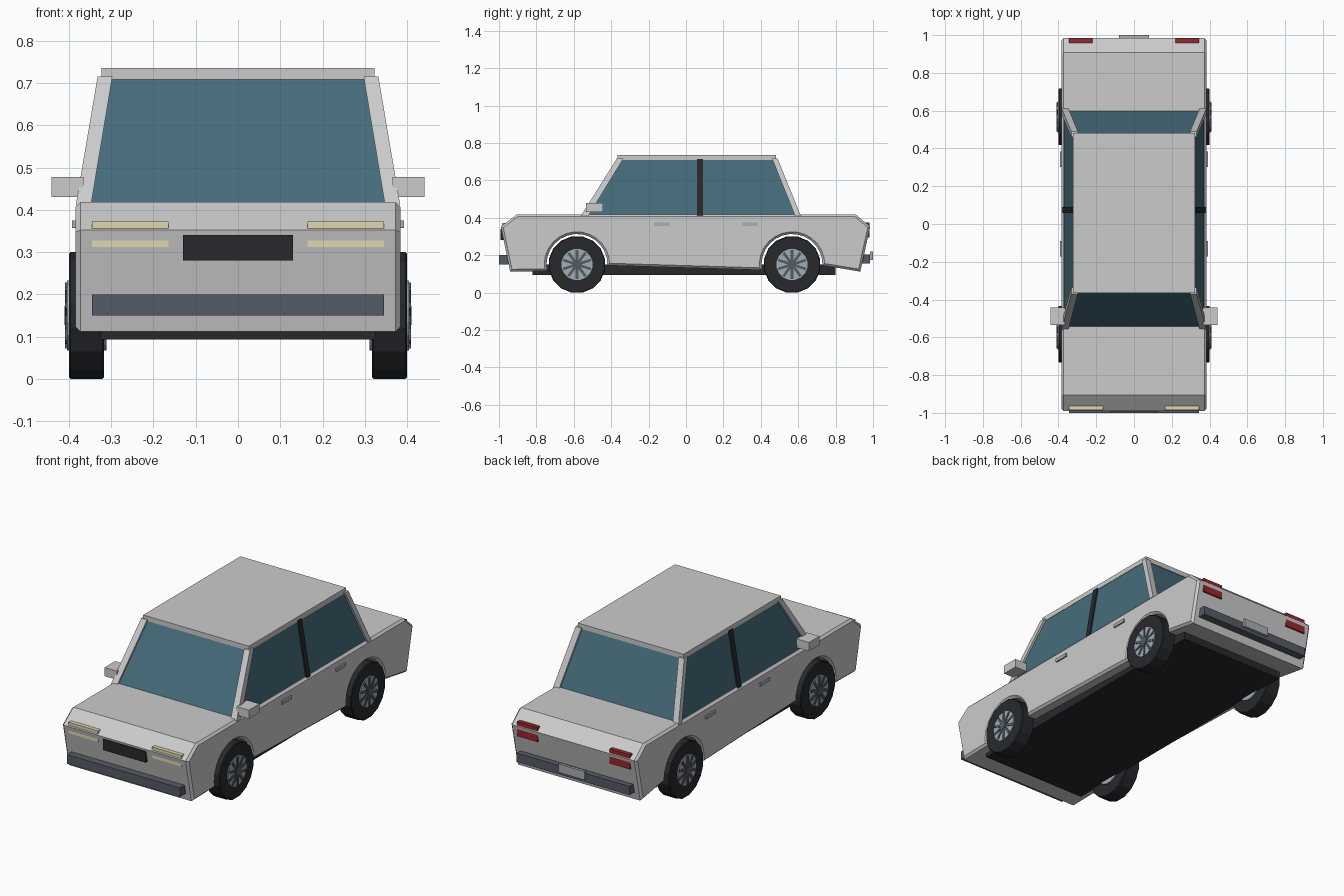
import bpy, bmesh, math
from mathutils import Matrix

if "Cube" in bpy.data.objects:
    bpy.data.objects.remove(bpy.data.objects["Cube"])


def material(name, rgb):
    m = bpy.data.materials.new(name)
    m.diffuse_color = (*rgb, 1)
    m.use_nodes = True
    m.node_tree.nodes["Principled BSDF"].inputs["Base Color"].default_value = m.diffuse_color
    return m


GLASS = material("glass", (0.06, 0.15, 0.2))
BLACK = material("black", (0.02, 0.022, 0.026))
DARK = material("dark_trim", (0.09, 0.105, 0.13))
METAL = material("wheel_metal", (0.36, 0.42, 0.47))
CREAM = material("headlight", (0.75, 0.68, 0.42))
RED = material("tail_light", (0.32, 0.02, 0.025))
SILVER = material("handle_silver", (0.4, 0.42, 0.45))


def finish(name, bm, mat=None):
    bmesh.ops.recalc_face_normals(bm, faces=bm.faces)
    me = bpy.data.meshes.new(name)
    bm.to_mesh(me)
    bm.free()
    ob = bpy.data.objects.new(name, me)
    bpy.context.collection.objects.link(ob)
    if mat:
        me.materials.append(mat)
    return ob


def loft(name, low, high, mat=None, s=1):
    """Tapered block; low/high = (x0, x1, y0, y1, z), s=-1 mirrors in x."""
    bm = bmesh.new()
    rings = []
    for x0, x1, y0, y1, z in (low, high):
        rings.append([bm.verts.new((s * x, y, z)) for x, y in
                      ((x0, y0), (x1, y0), (x1, y1), (x0, y1))])
    a, b = rings
    bm.faces.new(a)
    bm.faces.new(b)
    for i in range(4):
        j = (i + 1) % 4
        bm.faces.new((a[i], a[j], b[j], b[i]))
    return finish(name, bm, mat)


def box(name, x0, x1, y0, y1, z0, z1, mat=None, s=1):
    return loft(name, (x0, x1, y0, y1, z0), (x0, x1, y0, y1, z1), mat, s)


def drum(name, r, sides, x0, x1, y, z, mat, bevel=0.0):
    """Cylinder along x with a flat side at the bottom."""
    bm = bmesh.new()
    bmesh.ops.create_cone(bm, cap_ends=True, segments=sides, radius1=r, radius2=r,
                          depth=abs(x1 - x0))
    if bevel:
        rim = [e for e in bm.edges if abs(e.verts[0].co.z - e.verts[1].co.z) < 1e-5]
        bmesh.ops.bevel(bm, geom=rim, offset=bevel, segments=1, affect='EDGES')
    bm.transform(Matrix.Translation(((x0 + x1) / 2, y, z))
                 @ Matrix.Rotation(math.pi / 2, 4, 'Y')
                 @ Matrix.Rotation(math.pi / sides, 4, 'Z'))
    return finish(name, bm, mat)


FRONT_Y, REAR_Y, AXLE_Z, ARCH_R = -0.583, 0.567, 0.15, 0.163


# Lower body: side profile with wheel arches, extruded across and chamfered
def arch(cy, z_front, z_back, n=14):
    a0 = math.pi - math.asin((z_front - AXLE_Z) / ARCH_R)
    a1 = math.asin((z_back - AXLE_Z) / ARCH_R)
    return [(cy + ARCH_R * math.cos(a0 + (a1 - a0) * i / n),
             AXLE_Z + ARCH_R * math.sin(a0 + (a1 - a0) * i / n)) for i in range(n + 1)]


profile = [(-0.904, 0.418), (-0.99, 0.352), (-0.94, 0.112)]
profile += arch(FRONT_Y, 0.115, 0.145) + arch(REAR_Y, 0.12, 0.145)
profile += [(0.932, 0.112), (0.985, 0.352), (0.907, 0.418)]
HW = 0.385
bm = bmesh.new()
left = [bm.verts.new((-HW, y, z)) for y, z in profile]
right = [bm.verts.new((HW, y, z)) for y, z in profile]
bm.faces.new(left)
bm.faces.new(right)
for i in range(len(profile)):
    j = (i + 1) % len(profile)
    bm.faces.new((left[i], left[j], right[j], right[i]))
bmesh.ops.recalc_face_normals(bm, faces=bm.faces)
rims = [e for e in bm.edges if abs(e.verts[0].co.x - e.verts[1].co.x) < 1e-5]
bmesh.ops.bevel(bm, geom=rims, offset=0.012, segments=1, affect='EDGES')
finish("lower_body", bm)

# Underbody
box("underbody", -0.325, 0.325, -0.82, 0.80, 0.093, 0.15, BLACK)

# Cabin glass and roof
loft("cabin_glass", (-0.372, 0.372, -0.547, 0.602, 0.412),
     (-0.32, 0.32, -0.357, 0.475, 0.715), GLASS)
box("roof", -0.323, 0.323, -0.366, 0.482, 0.708, 0.735)

# Front and rear ends
box("front_bumper", -0.345, 0.345, -1.0, -0.945, 0.15, 0.2, DARK)
box("rear_bumper", -0.345, 0.345, 0.94, 0.985, 0.155, 0.203, DARK)
box("grille", -0.13, 0.13, -0.993, -0.95, 0.28, 0.34, BLACK)
box("rear_plate", -0.08, 0.08, 0.985, 1.0, 0.173, 0.22, SILVER)

for s, side in ((-1, "left"), (1, "right")):
    # Roof pillars
    loft(side + "_front_pillar", (0.348, 0.384, -0.562, -0.522, 0.41),
         (0.297, 0.332, -0.37, -0.335, 0.716), None, s)
    loft(side + "_rear_pillar", (0.348, 0.384, 0.583, 0.614, 0.41),
         (0.297, 0.332, 0.46, 0.49, 0.716), None, s)
    loft(side + "_middle_pillar", (0.34, 0.38, 0.058, 0.09, 0.41),
         (0.29, 0.328, 0.058, 0.09, 0.715), BLACK, s)
    # Lights, mirrors and door handles
    box(side + "_headlight", 0.165, 0.345, -0.985, -0.94, 0.312, 0.373, CREAM, s)
    box(side + "_tail_light", 0.22, 0.345, 0.94, 0.981, 0.295, 0.375, RED, s)
    box(side + "_mirror", 0.365, 0.441, -0.535, -0.443, 0.43, 0.478, None, s)
    for y, door in ((-0.13, "front"), (0.342, "rear")):
        box(f"{side}_{door}_handle", 0.375, 0.393, y - 0.041, y + 0.041,
            0.357, 0.375, SILVER, s)
    # Wheels: tyre, rim, spokes and hub cap
    for y, end in ((FRONT_Y, "front"), (REAR_Y, "rear")):
        n = f"{side}_{end}_"
        drum(n + "tyre", 0.15 / math.cos(math.pi / 16), 16,
             s * 0.317, s * 0.4, y, AXLE_Z, BLACK, 0.004)
        drum(n + "rim", 0.084, 16, s * 0.311, s * 0.405, y, AXLE_Z, METAL)
        drum(n + "hub_cap", 0.022, 10, s * 0.39, s * 0.411, y, AXLE_Z, DARK)
        bm = bmesh.new()
        for k in range(5):
            bmesh.ops.create_cube(bm, size=1, matrix=Matrix.Translation((s * 0.4, y, AXLE_Z))
                                  @ Matrix.Rotation(k * math.pi / 5, 4, 'X')
                                  @ Matrix.Diagonal((0.018, 0.014, 0.156, 1)))
        finish(n + "spokes", bm, DARK)
